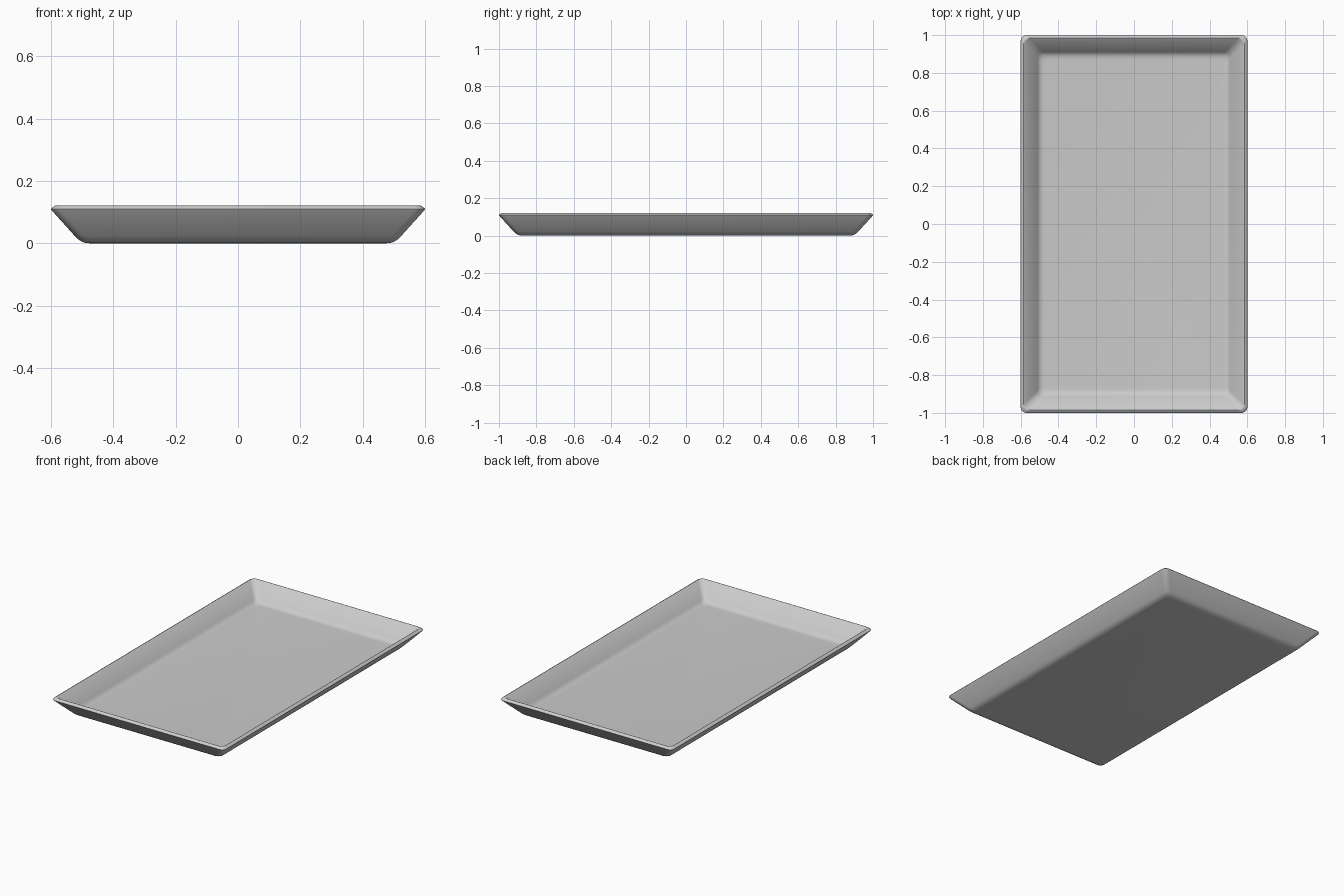
import bpy, bmesh, math

if "Cube" in bpy.data.objects:
    bpy.data.objects.remove(bpy.data.objects["Cube"])

HX, HY, R, SEG = 0.6, 1.0, 0.03, 6

# Wall section: (inset from the outer rim, height), from underside over the lip to the floor
profile = [(0.125, 0.0), (0.112, 0.001), (0.098, 0.006), (0.087, 0.013), (0.077, 0.023),
           (0.002, 0.106), (0.0, 0.110), (0.002, 0.113),
           (0.013, 0.121), (0.016, 0.122), (0.020, 0.120),
           (0.088, 0.040), (0.095, 0.031), (0.104, 0.025), (0.115, 0.021), (0.127, 0.020)]


def ring(bm, inset, z):
    """Rounded rectangle loop of vertices."""
    verts = []
    for k, (sx, sy) in enumerate([(1, 1), (-1, 1), (-1, -1), (1, -1)]):
        cx, cy = sx * (HX - inset - R), sy * (HY - inset - R)
        for i in range(SEG + 1):
            a = math.pi / 2 * (k + i / SEG)
            verts.append(bm.verts.new((cx + R * math.cos(a), cy + R * math.sin(a), z)))
    return verts


# Tray: lofted shell closed by underside and floor
bm = bmesh.new()
rings = [ring(bm, d, z) for d, z in profile]
n = len(rings[0])
for a, b in zip(rings, rings[1:]):
    for i in range(n):
        j = (i + 1) % n
        bm.faces.new((a[i], a[j], b[j], b[i]))
bm.faces.new(rings[0][::-1])
bm.faces.new(rings[-1])
bmesh.ops.recalc_face_normals(bm, faces=bm.faces)

mesh = bpy.data.meshes.new("tray")
bm.to_mesh(mesh)
bm.free()
tray = bpy.data.objects.new("tray", mesh)
bpy.context.collection.objects.link(tray)
bpy.context.view_layer.objects.active = tray
tray.select_set(True)
bpy.ops.object.shade_smooth_by_angle(angle=math.radians(40))
